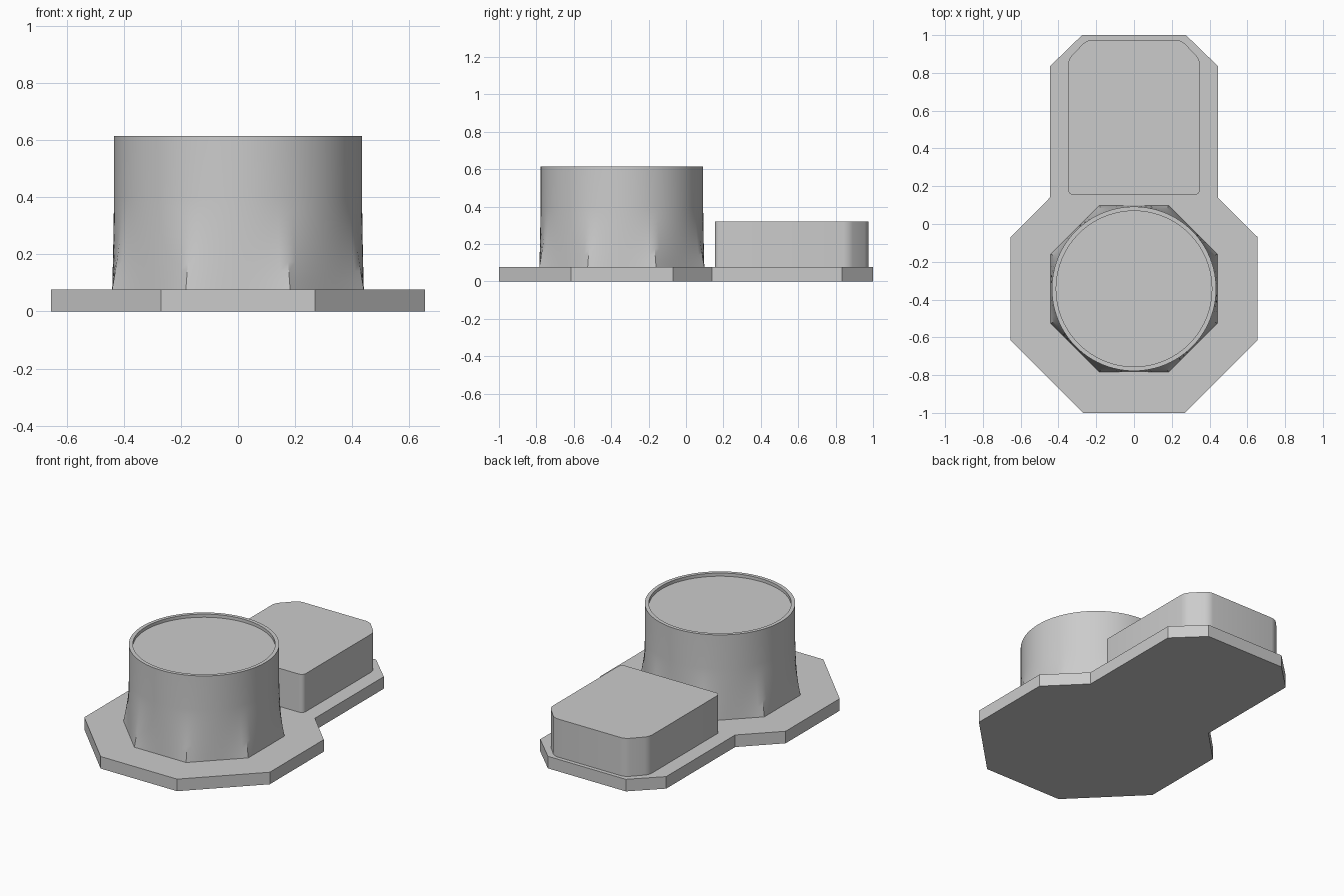
import bpy, bmesh, math

cube = bpy.data.objects.get("Cube")
if cube:
    bpy.data.objects.remove(cube, do_unlink=True)

grey = bpy.data.materials.new("light grey")
grey.use_nodes = True
grey.diffuse_color = (0.6, 0.6, 0.6, 1)
grey.node_tree.nodes["Principled BSDF"].inputs["Base Color"].default_value = (0.6, 0.6, 0.6, 1)


def finish(bm, name):
    bmesh.ops.recalc_face_normals(bm, faces=bm.faces)
    mesh = bpy.data.meshes.new(name)
    bm.to_mesh(mesh)
    bm.free()
    mesh.materials.append(grey)
    obj = bpy.data.objects.new(name, mesh)
    bpy.context.collection.objects.link(obj)
    return obj


def smooth(obj, degrees):
    bpy.ops.object.select_all(action="DESELECT")
    obj.select_set(True)
    bpy.context.view_layer.objects.active = obj
    bpy.ops.object.shade_smooth_by_angle(angle=math.radians(degrees))


def prism(name, half_outline, bottom, top, rounding=0):
    """Extrude an outline mirrored across x, optionally rounding its corners."""
    outline = half_outline + [(-x, y) for x, y in reversed(half_outline)]
    bm = bmesh.new()
    face = bm.faces.new([bm.verts.new((x, y, bottom)) for x, y in outline])
    walls = bmesh.ops.extrude_face_region(bm, geom=[face], use_keep_orig=True)
    for v in walls["geom"]:
        if isinstance(v, bmesh.types.BMVert):
            v.co.z = top
    if rounding:
        upright = [e for e in bm.edges if abs(e.verts[0].co.z - e.verts[1].co.z) > 0.01]
        bmesh.ops.bevel(bm, geom=upright, offset=rounding, segments=4,
                        profile=0.5, affect="EDGES")
    return finish(bm, name)


# Flat base plate: octagon with a chamfered tail
base_top = 0.077
prism("base_plate", [(0.27, -1), (0.655, -0.615), (0.655, -0.07),
                     (0.445, 0.14), (0.445, 0.835), (0.275, 1)], 0, base_top)

# Low box behind the tower, with cut rear corners
box = prism("rear_box", [(0.35, 0.155), (0.35, 0.87), (0.25, 0.975)],
            base_top, 0.32, rounding=0.028)
smooth(box, 30)

# Tower: octagonal foot blending into a round drum with a recessed lid
centre_y, apothem, radius = -0.343, 0.441, 0.435
sides, top, blend_top = 96, 0.615, 0.40


def ring(bm, z, round_radius, octagon=0):
    verts = []
    for i in range(sides):
        a = 2 * math.pi * i / sides
        off = (a + math.pi / 8) % (math.pi / 4) - math.pi / 8
        r = round_radius + octagon * (apothem / math.cos(off) - round_radius)
        verts.append(bm.verts.new((r * math.cos(a), centre_y + r * math.sin(a), z)))
    return verts


bm = bmesh.new()
rings = []
steps = 10
for k in range(steps + 1):
    t = k / steps
    rings.append(ring(bm, base_top + t * (blend_top - base_top), radius, (1 - t) ** 1.5))
rings += [ring(bm, top, radius), ring(bm, top, 0.412), ring(bm, top - 0.02, 0.412)]
for low, high in zip(rings, rings[1:]):
    for i in range(sides):
        j = (i + 1) % sides
        bm.faces.new((low[i], low[j], high[j], high[i]))
bm.faces.new(rings[0])
bm.faces.new(rings[-1])
smooth(finish(bm, "tower"), 30)
